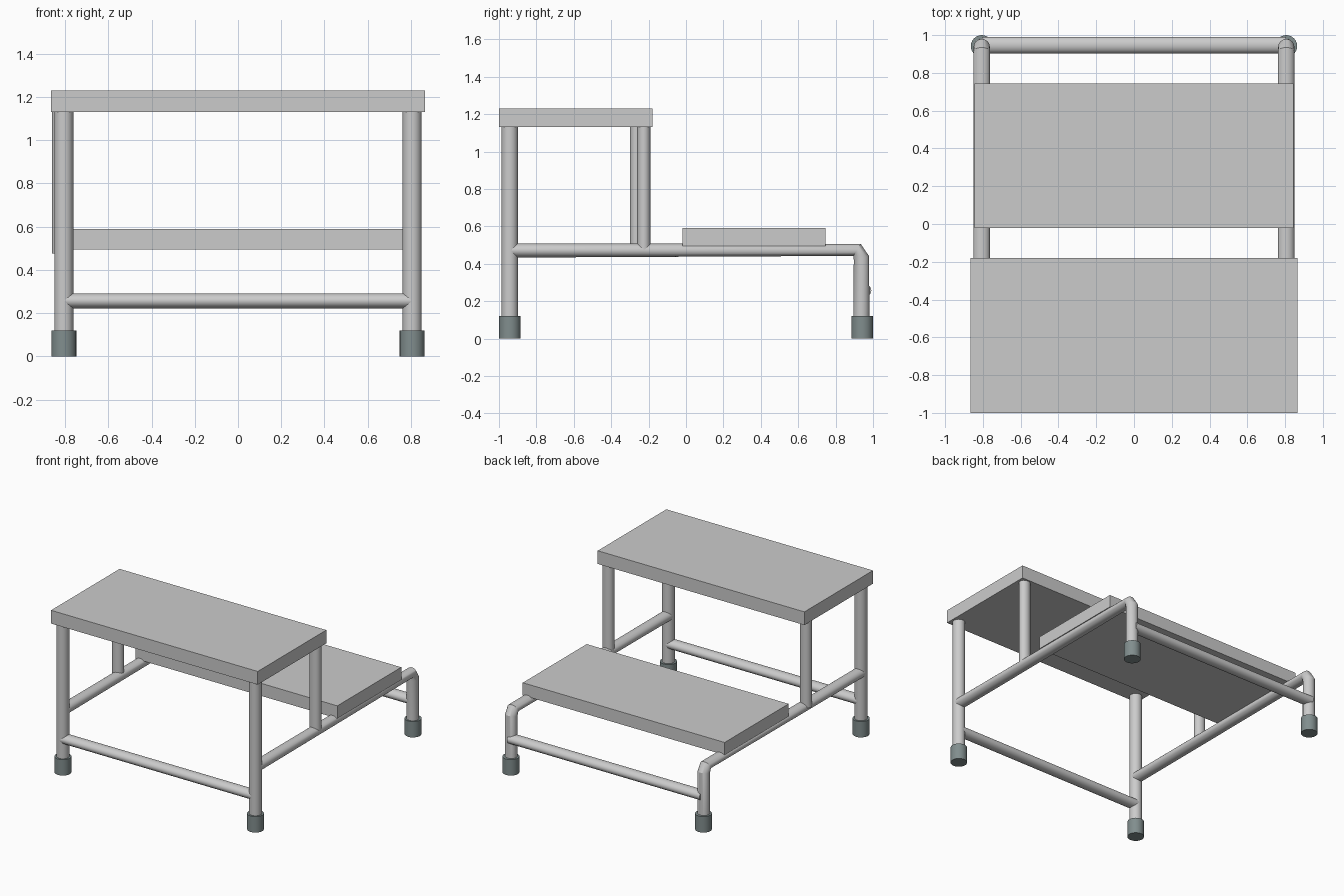
import bpy, bmesh
from math import cos, sin, pi, radians
from mathutils import Vector

if "Cube" in bpy.data.objects:
    bpy.data.objects.remove(bpy.data.objects["Cube"])

SEG = 24
LX, LY = 0.806, 0.942   # leg positions


def finish(name, bm, smooth=True):
    bmesh.ops.recalc_face_normals(bm, faces=bm.faces)
    me = bpy.data.meshes.new(name)
    bm.to_mesh(me)
    bm.free()
    ob = bpy.data.objects.new(name, me)
    bpy.context.collection.objects.link(ob)
    if smooth:
        bpy.ops.object.select_all(action='DESELECT')
        ob.select_set(True)
        bpy.context.view_layer.objects.active = ob
        bpy.ops.object.shade_smooth_by_angle(angle=radians(30))
    return ob


def box(name, lo, hi):
    bm = bmesh.new()
    bmesh.ops.create_cube(bm, size=1)
    for v in bm.verts:
        v.co = Vector([(l + h) / 2 + c * (h - l) for l, h, c in zip(lo, hi, v.co)])
    return finish(name, bm, False)


def tube(name, path, side, radii):
    """Mitred tube along a planar path; side is the plane normal,
    radii = list of (radius along side, radius in plane) per point."""
    pts, side = [Vector(p) for p in path], Vector(side)
    bm = bmesh.new()
    rings = []
    for i, p in enumerate(pts):
        a = (p - pts[i - 1]).normalized() if i else (pts[1] - p).normalized()
        b = (pts[i + 1] - p).normalized() if i < len(pts) - 1 else a
        t = (a + b).normalized()
        up = side.cross(t) / max(0.5, t.dot(a))
        rs, ru = radii[i]
        rings.append([bm.verts.new(p + side * rs * cos(2 * pi * k / SEG)
                                   + up * ru * sin(2 * pi * k / SEG)) for k in range(SEG)])
    for r0, r1 in zip(rings, rings[1:]):
        for k in range(SEG):
            n = (k + 1) % SEG
            bm.faces.new((r0[k], r0[n], r1[n], r1[k]))
    bm.faces.new(rings[0])
    bm.faces.new(rings[-1])
    return finish(name, bm)


rubber = bpy.data.materials.new("rubber")
rubber.diffuse_color = (0.22, 0.27, 0.27, 1)
rubber.use_nodes = True
rubber.node_tree.nodes["Principled BSDF"].inputs["Base Color"].default_value = rubber.diffuse_color

# Treads
box("top_step", (-0.865, -1.0, 1.13), (0.865, -0.18, 1.23))
box("lower_step", (-0.845, -0.02, 0.495), (0.845, 0.745, 0.59))

for s, label in ((-1, "left"), (1, "right")):
    x = s * LX
    # Front leg, and the side rail bending down into the rear leg
    tube(label + "_front_leg", [(x, -LY, 0.02), (x, -LY, 1.135)], (1, 0, 0), [(0.044, 0.044)] * 2)
    tube(label + "_rail_and_rear_leg",
         [(x, -LY, 0.471), (x, 0.915, 0.474), (x, 0.938, 0.43), (x, LY - 0.004, 0.02)],
         (1, 0, 0), [(0.043, 0.038), (0.043, 0.032), (0.043, 0.041), (0.043, 0.043)])
    # Middle post standing on the rail (left one sits slightly further forward)
    px, py = (0.807, -0.225) if s > 0 else (-0.819, -0.264)
    tube(label + "_middle_post", [(px, py, 0.475), (px, py, 1.135)], (1, 0, 0), [(0.042, 0.036)] * 2)
    # Rubber feet
    for y, end in ((-LY, "front"), (LY, "rear")):
        foot = tube(f"{label}_{end}_foot", [(x, y, 0), (x, y, 0.12)], (1, 0, 0), [(0.058, 0.058)] * 2)
        foot.data.materials.append(rubber)

# Cross bars between the legs
for y, end in ((-LY, "front"), (LY + 0.005, "rear")):
    tube(end + "_cross_bar", [(-LX, y, 0.257), (LX, y, 0.257)], (0, 1, 0), [(0.044, 0.035)] * 2)
